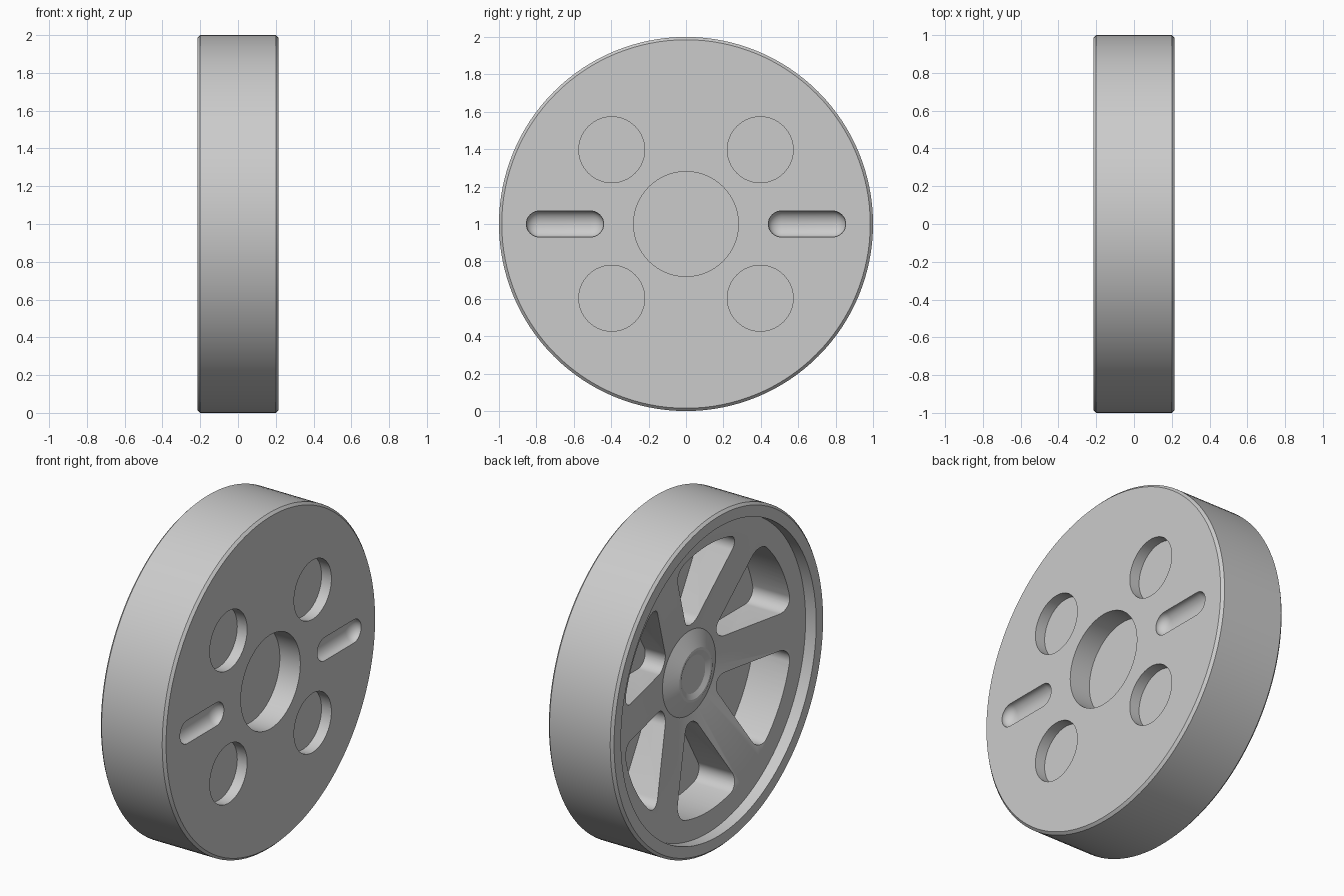
import bpy, bmesh, math
from mathutils import Vector, Matrix

cube = bpy.data.objects.get("Cube")
if cube:
    bpy.data.objects.remove(cube)

# Single grey finish
grey = bpy.data.materials.new("wheel_grey")
grey.use_nodes = True
COLOUR = (0.6, 0.6, 0.6, 1)
grey.diffuse_color = COLOUR
grey.node_tree.nodes["Principled BSDF"].inputs["Base Color"].default_value = COLOUR

CENTRE = Vector((0, 0, 1))
SPOKES = 6
SEGMENTS = 128
FACE = 0.215


def make_object(name, bm):
    bmesh.ops.remove_doubles(bm, verts=bm.verts, dist=1e-5)
    bmesh.ops.recalc_face_normals(bm, faces=bm.faces)
    bmesh.ops.translate(bm, verts=bm.verts, vec=CENTRE)
    mesh = bpy.data.meshes.new(name)
    bm.to_mesh(mesh)
    bm.free()
    mesh.materials.append(grey)
    obj = bpy.data.objects.new(name, mesh)
    bpy.context.collection.objects.link(obj)
    return obj


def lathe(name, profile):
    """Revolve (x, radius) points about the axle."""
    bm = bmesh.new()
    verts = [bm.verts.new((x, r, 0)) for x, r in profile]
    edges = [bm.edges.new(pair) for pair in zip(verts, verts[1:])]
    bmesh.ops.spin(bm, geom=verts + edges, cent=(0, 0, 0), axis=(1, 0, 0),
                   angle=math.tau, steps=SEGMENTS, use_merge=True)
    return make_object(name, bm)


def prism(name, outline, x0, x1):
    """Extrude a (y, z) outline along the axle."""
    bm = bmesh.new()
    face = bm.faces.new([bm.verts.new((x0, y, z)) for y, z in outline])
    new = bmesh.ops.extrude_face_region(bm, geom=[face])["geom"]
    bmesh.ops.translate(bm, vec=(x1 - x0, 0, 0),
                        verts=[g for g in new if isinstance(g, bmesh.types.BMVert)])
    return make_object(name, bm)


def arc(cy, cz, r, start, end, n):
    return [(cy + r * math.cos(start + (end - start) * i / n),
             cz + r * math.sin(start + (end - start) * i / n)) for i in range(n + 1)]


def cut(target, cutter):
    mod = target.modifiers.new("cut", "BOOLEAN")
    mod.operation = "DIFFERENCE"
    mod.solver = "EXACT"
    mod.object = cutter
    bpy.context.view_layer.objects.active = target
    bpy.ops.object.modifier_apply(modifier=mod.name)
    bpy.data.objects.remove(cutter)


# Wheel body: axle recess, flat face, tread, rim lip, dished web, hub
wheel = lathe("wheel", [
    (0.08, 0), (0.08, 0.28), (FACE, 0.28),
    (FACE, 0.985), (0.2, 1), (-0.2, 1), (-FACE, 0.985),
    (-FACE, 0.92), (-0.145, 0.92), (-0.145, 0.80),
    (-0.02, 0.25), (-0.065, 0.155), (-0.065, 0.14),
    (-0.05, 0.11), (-0.05, 0)])

# Pockets between the spokes: rounded wedges with parallel-sided spokes
HALF = math.pi / SPOKES
SPOKE, FILLET, OUTER = 0.11, 0.07, 0.795
apex = (SPOKE + FILLET) / math.sin(HALF)
corner = math.asin((SPOKE + FILLET) / (OUTER - FILLET))
a = HALF - corner
cy, cz = (OUTER - FILLET) * math.cos(a), (OUTER - FILLET) * math.sin(a)
side = HALF + math.pi / 2
wedge = (arc(0, 0, OUTER, -a, a, 12)
         + arc(cy, cz, FILLET, a, side, 14)[1:]
         + arc(apex, 0, FILLET, side, math.tau - side, 14)
         + arc(cy, -cz, FILLET, -side, -a, 14)[:-1])
for k in range(SPOKES):
    turn = Matrix.Rotation(HALF * (2 * k + 1), 2)
    outline = [turn @ Vector(p) for p in wedge]
    cut(wheel, prism("pocket_cutter", outline, -0.2, 0.1))

# Four round recesses and two round-bottomed slots in the flat face
for sy in (-1, 1):
    for sz in (-1, 1):
        hole = arc(0.397 * sy, 0.397 * sz, 0.176, 0, math.tau, 64)[:-1]
        cut(wheel, prism("recess_cutter", hole, 0.15, 0.3))
    bm = bmesh.new()
    bmesh.ops.create_uvsphere(bm, u_segments=32, v_segments=16, radius=0.07,
                              matrix=Matrix.Rotation(math.pi / 2, 4, "X"))
    ring = [e for e in bm.edges if all(abs(v.co.y) < 1e-4 for v in e.verts)]
    bmesh.ops.split_edges(bm, edges=ring)
    upper = {v for f in bm.faces if f.calc_center_median().y > 0 for v in f.verts}
    for v in bm.verts:
        v.co.y += 0.137 if v in upper else -0.137
        v.co.x *= 0.75
    rims = [e for e in bm.edges if e.is_boundary]
    bmesh.ops.bridge_loops(bm, edges=rims)
    bmesh.ops.translate(bm, verts=bm.verts, vec=(FACE - 0.004, 0.647 * sy, 0))
    cut(wheel, make_object("slot_cutter", bm))

# Smooth curved walls, keep crisp edges
bpy.ops.object.select_all(action="DESELECT")
wheel.select_set(True)
bpy.context.view_layer.objects.active = wheel
bpy.ops.object.shade_smooth_by_angle(angle=math.radians(16))
